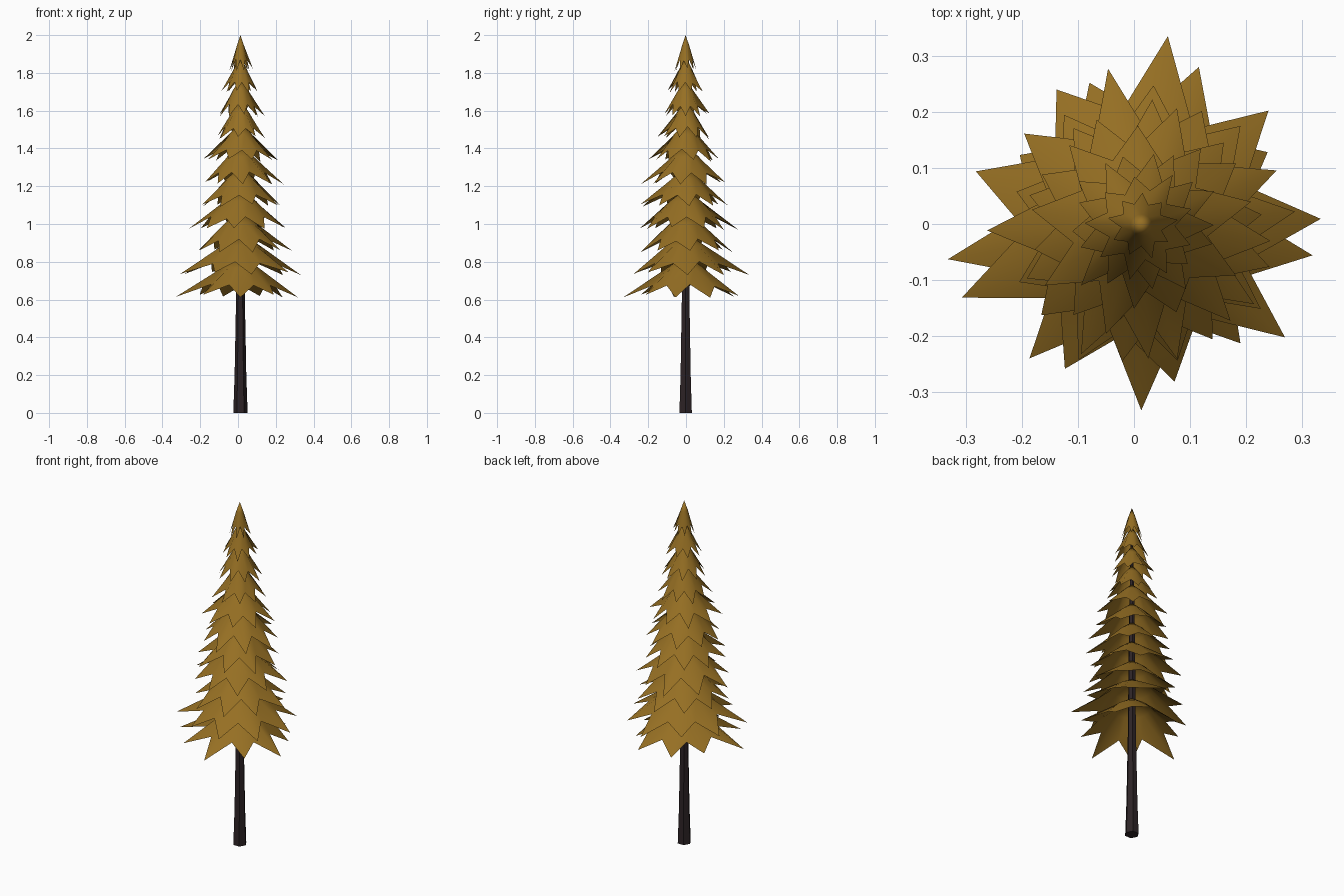
import bpy, bmesh, math, random

random.seed(4)
if "Cube" in bpy.data.objects:
    bpy.data.objects.remove(bpy.data.objects["Cube"], do_unlink=True)

CENTRE_X, CENTRE_Y = 0.013, -0.002
SPIKES = 9


def make_material(name, rgb):
    mat = bpy.data.materials.new(name)
    mat.use_nodes = True
    colour = (*rgb, 1.0)
    mat.diffuse_color = colour
    bsdf = mat.node_tree.nodes["Principled BSDF"]
    bsdf.inputs["Base Color"].default_value = colour
    bsdf.inputs["Roughness"].default_value = 0.9
    return mat


def finish(bm, name, mat, smooth):
    for face in bm.faces:
        face.smooth = smooth
    mesh = bpy.data.meshes.new(name)
    bm.to_mesh(mesh)
    bm.free()
    mesh.materials.append(mat)
    obj = bpy.data.objects.new(name, mesh)
    obj.location = (CENTRE_X, CENTRE_Y, 0)
    bpy.context.collection.objects.link(obj)


def polar(r, angle, z):
    return (r * math.cos(angle), r * math.sin(angle), z)


def foliage_tier(name, tip_z, height, radii, turn, mat):
    """Open skirt: apex, soft shoulder, then ridged tips with low notches between."""
    bm = bmesh.new()
    mean = sum(radii) / SPIKES
    apex = bm.verts.new((0, 0, tip_z + height))
    shoulder, rim = [], []
    for i, tip_r in enumerate(radii):
        a = math.radians(turn) + i * math.tau / SPIKES
        b = a + math.pi / SPIKES + random.uniform(-0.05, 0.05)
        notch_r = mean * random.uniform(0.61, 0.68)
        for angle, r, z in ((a, tip_r, random.uniform(-0.012, 0.006)),
                            (b, notch_r, height * random.uniform(0.23, 0.29))):
            shoulder.append(bm.verts.new(polar(0.33 * mean, angle, tip_z + 0.69 * height)))
            rim.append(bm.verts.new(polar(r, angle, tip_z + z)))
    for i in range(len(rim)):
        j = (i + 1) % len(rim)
        bm.faces.new((apex, shoulder[i], shoulder[j]))
        # Split each panel along the ridge that runs out to the branch tip
        if i % 2 == 0:
            bm.faces.new((shoulder[i], rim[i], rim[j]))
            bm.faces.new((shoulder[i], rim[j], shoulder[j]))
        else:
            bm.faces.new((shoulder[j], rim[i], rim[j]))
            bm.faces.new((shoulder[i], rim[i], shoulder[j]))
    finish(bm, name, mat, True)


def trunk(rings, sides, mat):
    bm = bmesh.new()
    loops = [[bm.verts.new(polar(r, k * math.tau / sides, z)) for k in range(sides)]
             for z, r in rings]
    for low, high in zip(loops, loops[1:]):
        for k in range(sides):
            n = (k + 1) % sides
            bm.faces.new((low[k], low[n], high[n], high[k]))
    bm.faces.new(loops[0][::-1])
    bm.faces.new(loops[-1])
    finish(bm, "trunk", mat, False)


leaf = make_material("autumn_ochre", (0.305, 0.16, 0.017))
bark = make_material("dark_bark", (0.026, 0.017, 0.019))

# Six-sided trunk, flared at the foot
trunk([(0, 0.038), (0.2, 0.031), (0.62, 0.023), (1.3, 0.016), (1.88, 0.005)], 6, bark)

# The widest tiers have hand-set branch lengths
low_tiers = [
    (30, [0.26, 0.30, 0.27, 0.25, 0.35, 0.31, 0.33, 0.275, 0.31]),
    (2, [0.32, 0.305, 0.34, 0.285, 0.31, 0.345, 0.29, 0.285, 0.325]),
    (5, [0.275, 0.25, 0.25, 0.24, 0.23, 0.24, 0.265, 0.25, 0.26]),
    (22, [0.26, 0.23, 0.285, 0.265, 0.275, 0.24, 0.245, 0.24, 0.24]),
]

# Narrower tiers above: mean branch length and turn
high_tiers = [(0.235, 5), (0.22, 33), (0.19, 12), (0.14, 25),
              (0.12, 0), (0.1, 18), (0.06, 8)]
tiers = low_tiers + [
    (turn, [mean_r * random.uniform(0.86, 1.1) for _ in range(SPIKES)])
    for mean_r, turn in high_tiers]

for n, (turn, radii) in enumerate(tiers):
    foliage_tier(f"foliage_tier_{n + 1}", 0.62 + 0.12 * n, 0.215 - 0.0035 * n,
                 radii, turn, leaf)
